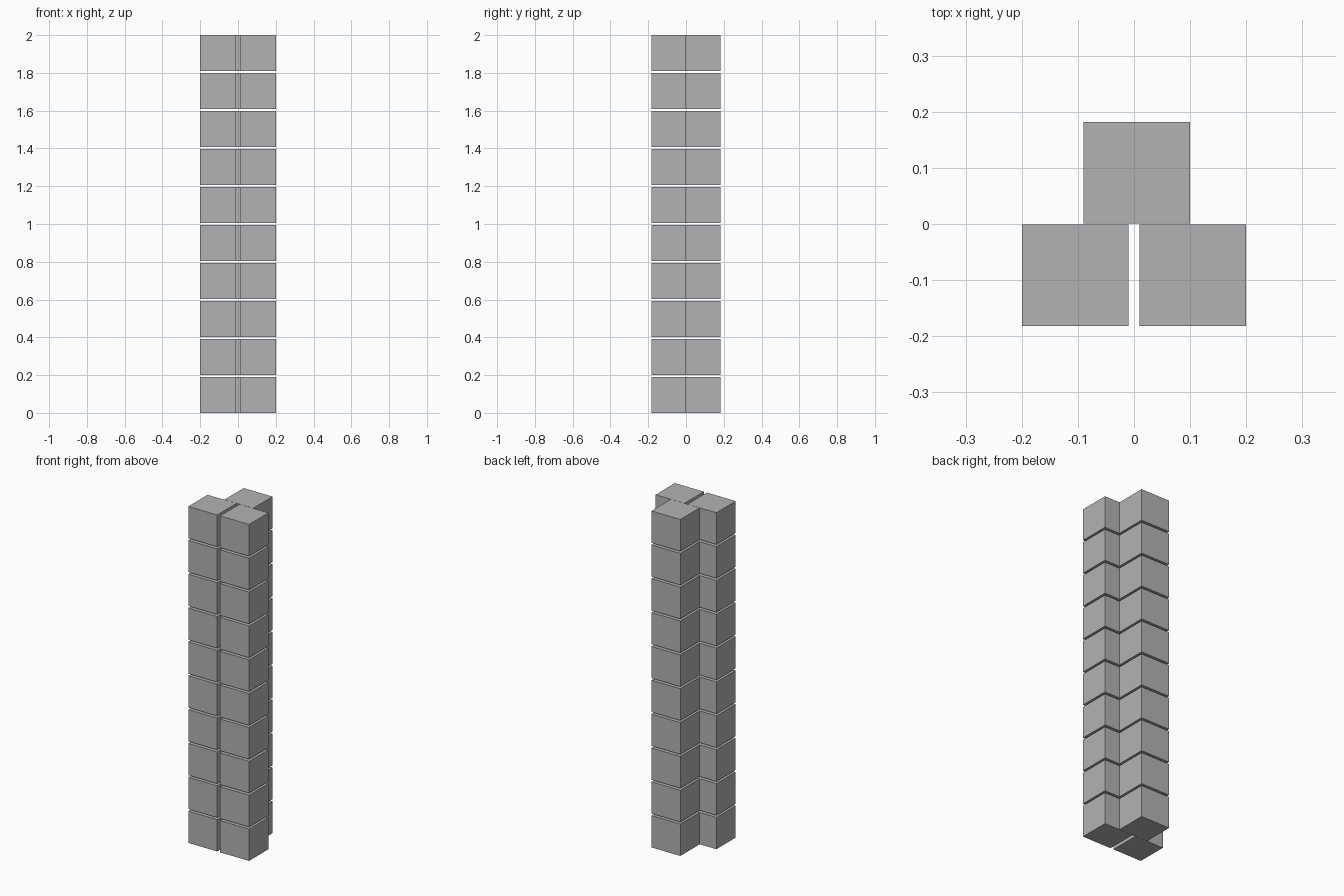
import bpy

default = bpy.data.objects.get("Cube")
if default:
    bpy.data.objects.remove(default, do_unlink=True)

# Material
grey = (0.45, 0.45, 0.45, 1.0)
mat = bpy.data.materials.new("plain grey")
mat.use_nodes = True
mat.diffuse_color = grey
mat.node_tree.nodes["Principled BSDF"].inputs["Base Color"].default_value = grey

# Block proportions and layer spacing
LAYERS = 10
WIDTH, DEPTH, HEIGHT = 0.19, 0.181, 0.189
PITCH = (2.0 - HEIGHT) / (LAYERS - 1)


def add_block(name, x, y, z):
    bpy.ops.mesh.primitive_cube_add(size=1, location=(x, y, z))
    block = bpy.context.object
    block.name = name
    block.scale = (WIDTH, DEPTH, HEIGHT)
    block.data.materials.append(mat)


# Three columns: a front pair with a slot between, and one behind
columns = {
    "front_right_block": (-0.105, -0.091),
    "front_left_block": (0.105, -0.091),
    "back_block": (0.005, 0.091),
}

for layer in range(LAYERS):
    for name, (x, y) in columns.items():
        add_block(f"{name}_{layer + 1}", x, y, HEIGHT / 2 + layer * PITCH)
